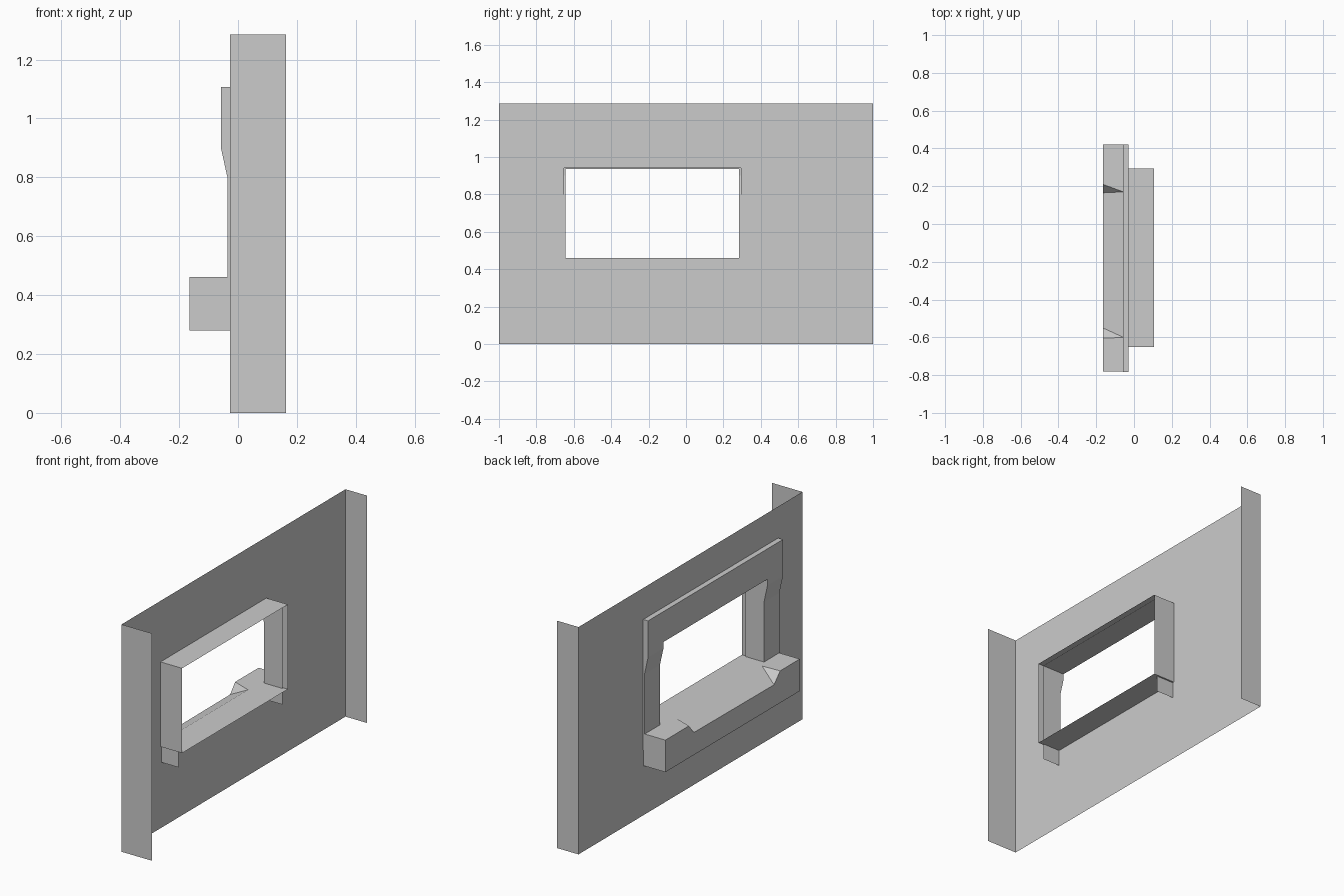
import bpy, bmesh

if "Cube" in bpy.data.objects:
    bpy.data.objects.remove(bpy.data.objects["Cube"])


def build(name, polys):
    """Weld a list of polygons (lists of points) into one flat-shaded object."""
    bm = bmesh.new()
    for pts in polys:
        bm.faces.new([bm.verts.new(p) for p in pts])
    bmesh.ops.remove_doubles(bm, verts=bm.verts[:], dist=1e-4)
    bmesh.ops.recalc_face_normals(bm, faces=bm.faces[:])
    mesh = bpy.data.meshes.new(name)
    bm.to_mesh(mesh)
    bm.free()
    obj = bpy.data.objects.new(name, mesh)
    bpy.context.collection.objects.link(obj)
    return obj


def side(y, x0, x1, z0, z1):
    return [(x0, y, z0), (x1, y, z0), (x1, y, z1), (x0, y, z1)]


def level(z, x0, x1, y0, y1):
    return [(x0, y0, z), (x1, y0, z), (x1, y1, z), (x0, y1, z)]


WALL, H = -0.028, 1.285
Y0, Y1, Z0, Z1 = -0.652, 0.293, 0.461, 0.94   # wall opening
T0, T1 = -0.783, 0.422                        # trim outer edges
J0, J1, JZ = -0.645, 0.284, 0.935             # trim inner opening

# Wall sheet around the opening, with an end return on each side
ys, zs = [-1, Y0, Y1, 1], [0, Z0, Z1, H]
wall = []
for i in range(3):
    for j in range(3):
        if (i, j) != (1, 1):
            wall.append([(WALL, ys[i], zs[j]), (WALL, ys[i + 1], zs[j]),
                         (WALL, ys[i + 1], zs[j + 1]), (WALL, ys[i], zs[j + 1])])
wall += [side(-1, WALL, 0.163, 0, H), side(1, WALL, 0.107, 0, H)]
build("wall", wall)

# Thin reveal lining behind the opening
build("reveal", [side(Y0, WALL, 0.107, Z0, Z1), side(Y1, WALL, 0.107, Z0, Z1),
                 level(Z0, WALL, 0.107, Y0, Y1), level(Z1, WALL, 0.107, Y0, Y1)])

# Window surround: jambs get thicker near the head, inner faces pass through the wall
profile = [(-0.036, 0.37), (-0.036, 0.8), (-0.058, 0.9), (-0.058, JZ), (-0.058, 1.107)]
cols = [T0, J0, J1, T1]
trim = []
for (xa, za), (xb, zb) in zip(profile, profile[1:]):
    head = za >= JZ
    for i in range(3):
        if i != 1 or head:
            trim.append([(xa, cols[i], za), (xa, cols[i + 1], za),
                         (xb, cols[i + 1], zb), (xb, cols[i], zb)])
    edges = [(T0, WALL), (T1, WALL)] + ([] if head else [(J0, 0.08), (J1, 0.08)])
    for y, back in edges:
        trim.append([(xa, y, za), (back, y, za), (back, y, zb), (xb, y, zb)])
trim += [level(1.107, -0.058, WALL, T0, T1), level(JZ, -0.058, 0.08, J0, J1)]
build("window_surround", trim)

# Sill ledge whose middle slopes down to the front edge
F, B, S0, S1, BOT = -0.165, -0.056, -0.781, 0.42, 0.28
a, a_low, a_back = (F, -0.605, Z0), (F, -0.55, 0.403), (B, -0.6, Z0)
b, b_low, b_back = (F, 0.21, Z0), (F, 0.165, 0.407), (B, 0.17, Z0)
fl, fr, bl, br = (F, S0, Z0), (F, S1, Z0), (WALL, S0, Z0), (WALL, S1, Z0)
build("sill", [
    [fl, a, a_back, (WALL, -0.6, Z0), bl],
    [b, fr, br, (WALL, 0.17, Z0), b_back],
    [a_back, b_back, (WALL, 0.17, Z0), (WALL, -0.6, Z0)],
    [a_low, b_low, b_back, a_back],
    [a, a_low, a_back], [b, b_back, b_low],
    [(F, S0, BOT), (F, S1, BOT), fr, b, b_low, a_low, a, fl],
    side(S0, F, WALL, BOT, Z0), side(S1, F, WALL, BOT, Z0),
    level(BOT, F, WALL, S0, S1)])
